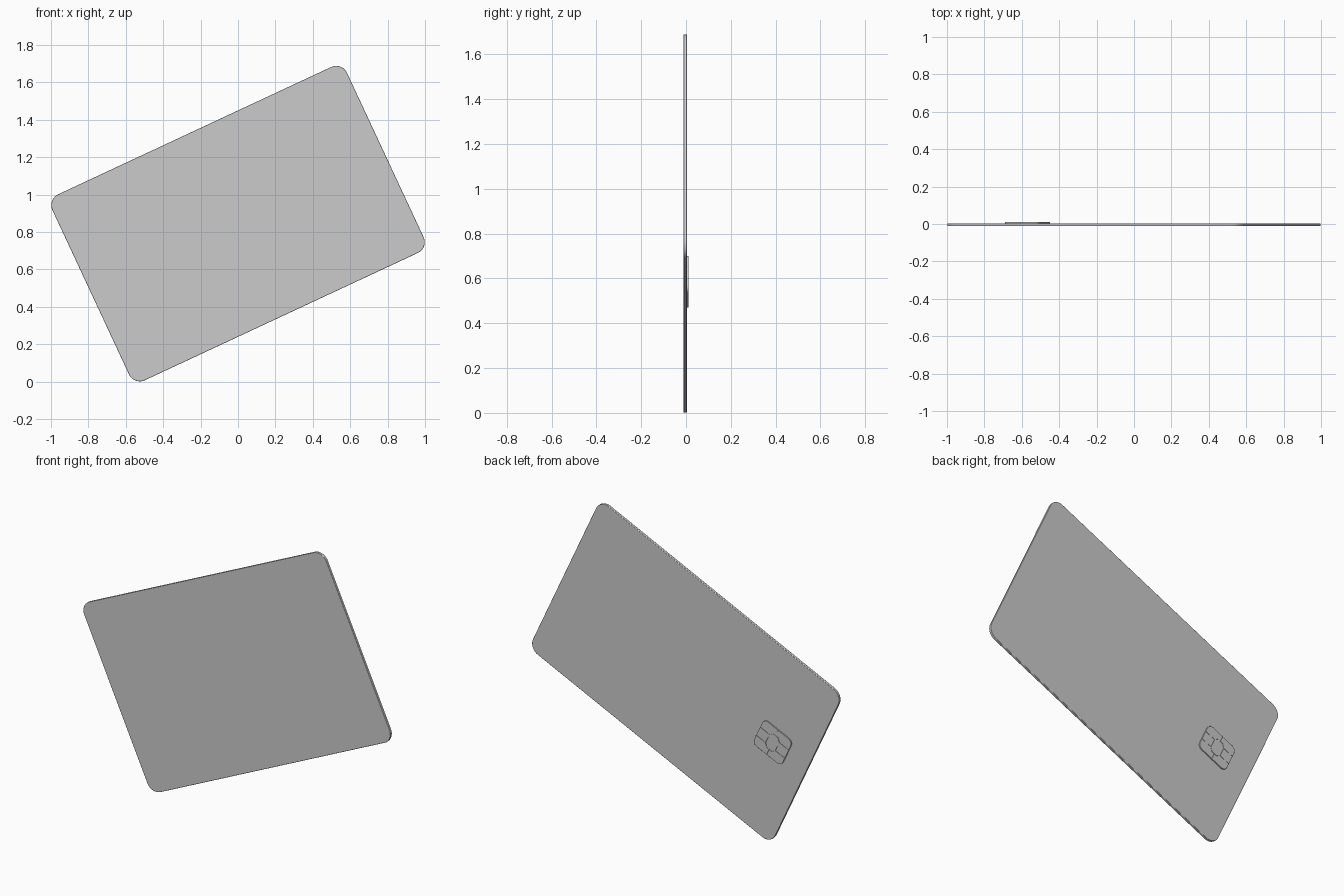
import bpy, bmesh
from math import radians, sin, cos, pi

if "Cube" in bpy.data.objects:
    bpy.data.objects.remove(bpy.data.objects["Cube"])

TILT = radians(25)
CENTRE_Z = 0.845
CHIP_U, CHIP_V = -0.6265, 0.005


def place(name, bm):
    bmesh.ops.recalc_face_normals(bm, faces=bm.faces)
    me = bpy.data.meshes.new(name)
    bm.to_mesh(me)
    bm.free()
    ob = bpy.data.objects.new(name, me)
    bpy.context.collection.objects.link(ob)
    ob.location.z = CENTRE_Z
    ob.rotation_euler.y = -TILT
    return ob


def extrude(bm, pts, y0, y1):
    face = bm.faces.new([bm.verts.new((u, y0, v)) for u, v in pts])
    new = bmesh.ops.extrude_face_region(bm, geom=[face])["geom"]
    verts = [g for g in new if isinstance(g, bmesh.types.BMVert)]
    bmesh.ops.translate(bm, verts=verts, vec=(0, y1 - y0, 0))


def rounded_slab(name, w, h, r, y0, y1, cu=0, cv=0, bevel=0.002, n=10):
    pts = []
    for i, (su, sv) in enumerate([(1, 1), (-1, 1), (-1, -1), (1, -1)]):
        for k in range(n + 1):
            a = pi / 2 * (i + k / n)
            pts.append((cu + su * (w / 2 - r) + r * cos(a),
                        cv + sv * (h / 2 - r) + r * sin(a)))
    bm = bmesh.new()
    extrude(bm, pts, y0, y1)
    ob = place(name, bm)
    mod = ob.modifiers.new("edge", "BEVEL")
    mod.width, mod.segments = bevel, 2
    mod.limit_method, mod.angle_limit = "ANGLE", radians(40)
    return ob


# card body, standing tilted
card = rounded_slab("card_body", 1.738, 1.097, 0.064, -0.011, 0.004)

# contact chip on the back face
chip = rounded_slab("contact_chip", 0.205, 0.18, 0.03, 0.002, 0.011,
                    CHIP_U, CHIP_V, 0.001, 6)

# grooves between contact pads: one quadrant, mirrored
bm = bmesh.new()
lines = [((0.035, 0.0), (0.035, 0.03)), ((0.035, 0.03), (0.05, 0.045)),
         ((0.035, 0.03), (0.11, 0.03)), ((0.05, 0.045), (0.05, 0.065)),
         ((0.0, 0.04), (0.035, 0.04)), ((0.0, 0.04), (0.0, 0.1))]
lines = [lines[0], lines[2], ((0.035, 0.03), (0.018, 0.05)),
         ((0.018, 0.05), (0.0, 0.05)), ((0.0, 0.05), (0.0, 0.1))]
g = 0.001
for su in (1, -1):
    for sv in (1, -1):
        for (ua, va), (ub, vb) in lines:
            du, dv = ub - ua, vb - va
            k = g / (du * du + dv * dv) ** 0.5
            du, dv = du * k, dv * k
            quad = [(ua - du - dv, va - dv + du), (ub + du - dv, vb + dv + du),
                    (ub + du + dv, vb + dv - du), (ua - du + dv, va - dv - du)]
            extrude(bm, [(CHIP_U + su * u, CHIP_V + sv * v) for u, v in quad],
                    0.0085, 0.02)
cutter = place("groove_cutter", bm)
cutter.hide_render = True
cutter.hide_set(True)
cut = chip.modifiers.new("grooves", "BOOLEAN")
cut.object, cut.solver, cut.use_self = cutter, "EXACT", True

# smooth the rounded corners, keep edges sharp
for ob in (card, chip):
    bpy.ops.object.select_all(action="DESELECT")
    ob.select_set(True)
    bpy.context.view_layer.objects.active = ob
    bpy.ops.object.shade_smooth_by_angle(angle=radians(30))
